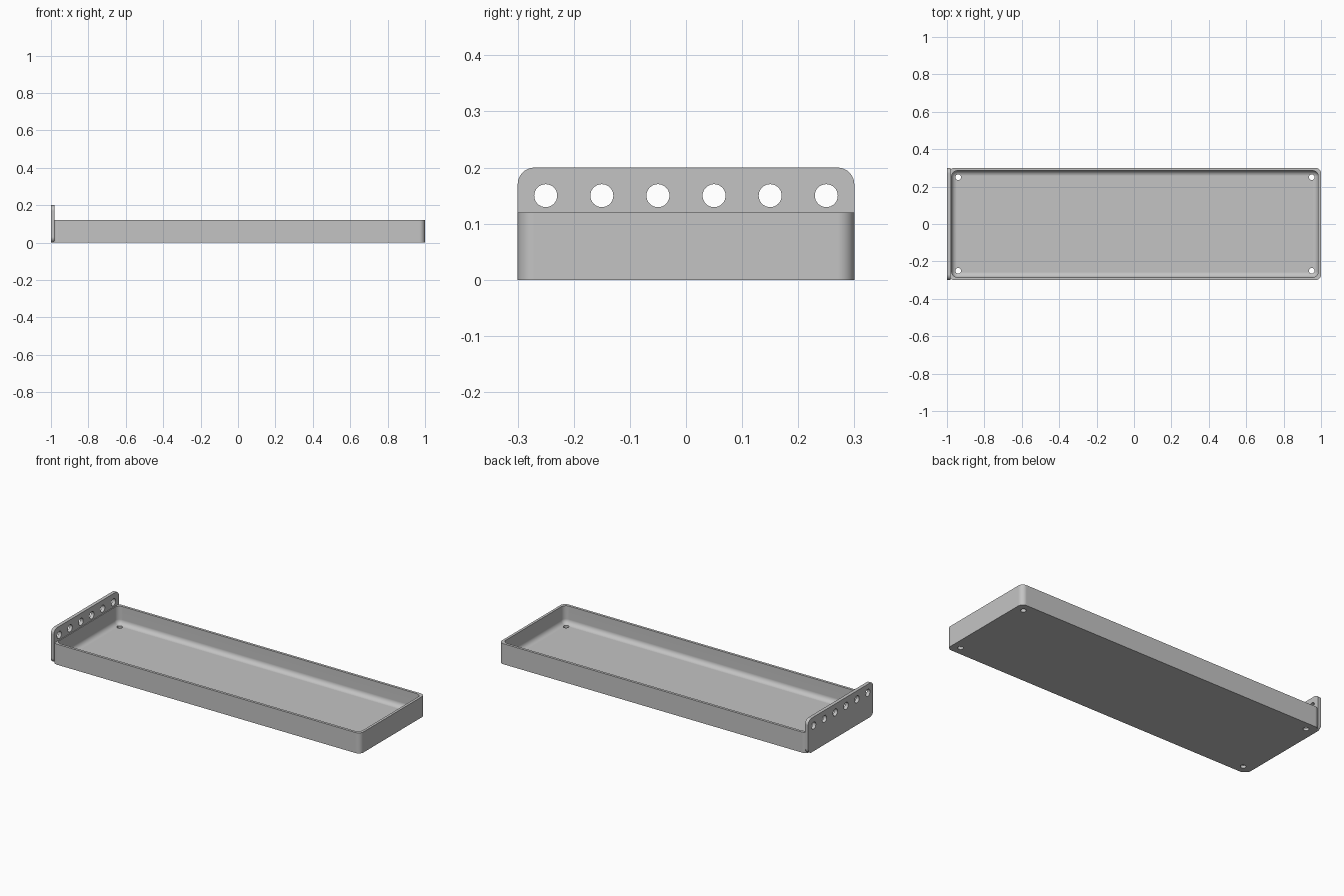
import bpy
import bmesh
from math import cos, sin, pi, radians
from mathutils import Matrix

cube = bpy.data.objects.get("Cube")
if cube:
    bpy.data.objects.remove(cube, do_unlink=True)

grey = bpy.data.materials.new("light grey")
grey.use_nodes = True
grey.diffuse_color = (0.55, 0.55, 0.55, 1)
grey.node_tree.nodes["Principled BSDF"].inputs["Base Color"].default_value = grey.diffuse_color

ARC = 10  # segments per rounded corner


def rounded_rect(half_a, half_b, radius):
    """Counter-clockwise outline of a rounded rectangle."""
    points = []
    for quarter, (sa, sb) in enumerate([(1, 1), (-1, 1), (-1, -1), (1, -1)]):
        for i in range(ARC + 1):
            t = (quarter + i / ARC) * pi / 2
            points.append((sa * (half_a - radius) + radius * cos(t),
                           sb * (half_b - radius) + radius * sin(t)))
    return points


def loft(name, rings):
    """Solid skinned through matching rings of 3D points, capped at both ends."""
    bm = bmesh.new()
    loops = [[bm.verts.new(p) for p in ring] for ring in rings]
    for low, high in zip(loops, loops[1:]):
        for i in range(len(low)):
            j = (i + 1) % len(low)
            bm.faces.new((low[i], low[j], high[j], high[i]))
    bm.faces.new(loops[0][::-1])
    bm.faces.new(loops[-1])
    bmesh.ops.recalc_face_normals(bm, faces=bm.faces)
    mesh = bpy.data.meshes.new(name)
    bm.to_mesh(mesh)
    bm.free()
    obj = bpy.data.objects.new(name, mesh)
    bpy.context.collection.objects.link(obj)
    mesh.materials.append(grey)
    return obj


def drill(obj, centres, radius, depth, axis):
    """Cut round through-holes along an axis, then finish the shading."""
    bm = bmesh.new()
    turn = Matrix.Rotation(pi / 2, 4, 'Y') if axis == 'X' else Matrix()
    for c in centres:
        bmesh.ops.create_cone(bm, cap_ends=True, segments=32, radius1=radius,
                              radius2=radius, depth=depth,
                              matrix=Matrix.Translation(c) @ turn)
    mesh = bpy.data.meshes.new("hole_cutter")
    bm.to_mesh(mesh)
    bm.free()
    mesh.materials.append(grey)
    cutter = bpy.data.objects.new("hole_cutter", mesh)
    cutter.hide_render = True
    bpy.context.collection.objects.link(cutter)
    mod = obj.modifiers.new("holes", 'BOOLEAN')
    mod.operation = 'DIFFERENCE'
    mod.solver = 'EXACT'
    mod.object = cutter
    bpy.ops.object.select_all(action='DESELECT')
    obj.select_set(True)
    bpy.context.view_layer.objects.active = obj
    bpy.ops.object.modifier_apply(modifier=mod.name)
    bpy.data.objects.remove(cutter, do_unlink=True)
    bpy.ops.object.shade_smooth_by_angle(angle=radians(35))
    normals = obj.modifiers.new("flat_face_normals", 'WEIGHTED_NORMAL')
    normals.keep_sharp = True


# Tray: outer wall, rim, inner wall, then a fillet curving into the floor
CENTRE, HALF_X, HALF_Y = 0.005, 0.995, 0.3
HEIGHT, WALL, FLOOR, CORNER, FILLET = 0.12, 0.015, 0.015, 0.03, 0.028


def tray_ring(inset, radius, z):
    return [(x + CENTRE, y, z)
            for x, y in rounded_rect(HALF_X - inset, HALF_Y - inset, radius)]


rings = [tray_ring(0, CORNER, 0), tray_ring(0, CORNER, HEIGHT),
         tray_ring(WALL, CORNER, HEIGHT)]
for i in range(9):
    t = i / 8 * pi / 2
    shift = FILLET * (1 - cos(t))
    rings.append(tray_ring(WALL + shift, CORNER - shift,
                           FLOOR + FILLET * (1 - sin(t))))
tray = loft("tray", rings)
drill(tray, [(CENTRE + sx * 0.945, sy * 0.25, 0) for sx in (-1, 1) for sy in (-1, 1)],
      0.015, 0.1, 'Z')

# Upright end plate with a row of holes above the tray rim
plate = loft("end_plate", [[(x, y, z + 0.1) for y, z in rounded_rect(0.3, 0.1, 0.03)]
                           for x in (-1, -0.98)])
drill(plate, [(-0.99, -0.25 + 0.1 * i, 0.15) for i in range(6)], 0.0205, 0.1, 'X')
